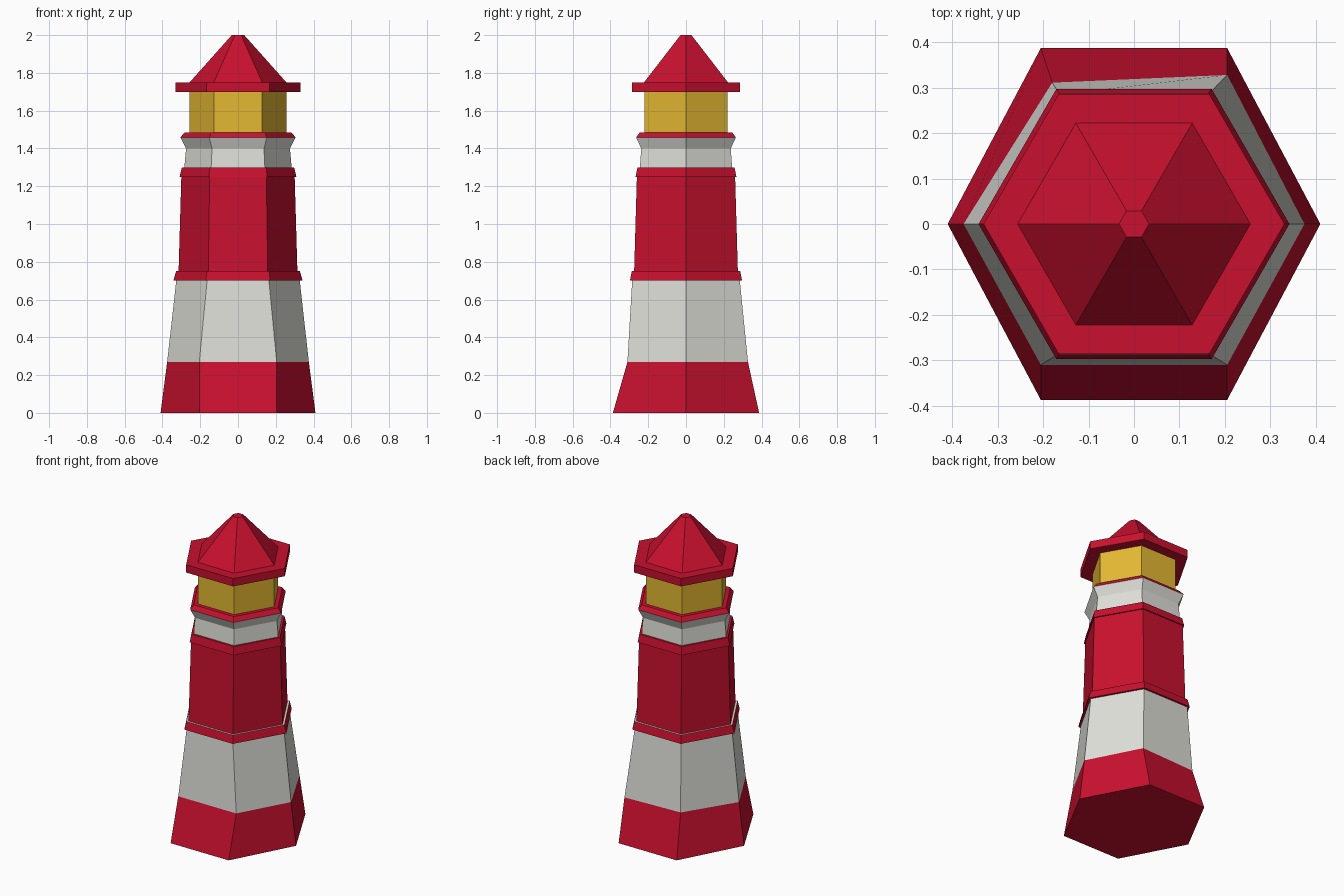
import bpy, bmesh

if "Cube" in bpy.data.objects:
    bpy.data.objects.remove(bpy.data.objects["Cube"])


def material(name, rgb):
    m = bpy.data.materials.new(name)
    m.diffuse_color = (*rgb, 1)
    m.use_nodes = True
    m.node_tree.nodes["Principled BSDF"].inputs["Base Color"].default_value = m.diffuse_color
    return m


RED = material("red paint", (0.578, 0.0052, 0.0273))
WHITE = material("off white paint", (0.74, 0.74, 0.69))
YELLOW = material("lamp yellow", (0.77, 0.479, 0.032))


def hexagon(rx, ry):
    """Six corners, two of them on the x axis."""
    h = rx / 2
    return [(rx, 0), (h, ry), (-h, ry), (-rx, 0), (-h, -ry), (h, -ry)]


def loft(name, mats, rings, rule=lambda z: 0):
    """Skin hexagonal rings (z, corners); rule picks a colour by face height."""
    bm = bmesh.new()
    loops = [[bm.verts.new((x, y, z)) for x, y in pts] for z, pts in rings]
    for a, b in zip(loops, loops[1:]):
        for i in range(6):
            j = (i + 1) % 6
            bm.faces.new((a[i], a[j], b[j], b[i]))
    bm.faces.new(loops[0][::-1])
    bm.faces.new(loops[-1])
    for f in bm.faces:
        f.material_index = rule(f.calc_center_median().z)
    bmesh.ops.recalc_face_normals(bm, faces=bm.faces)
    me = bpy.data.meshes.new(name)
    bm.to_mesh(me)
    bm.free()
    for m in mats:
        me.materials.append(m)
    ob = bpy.data.objects.new(name, me)
    bpy.context.collection.objects.link(ob)
    return ob


# Flared base and white lower tower; the shared ring is slightly irregular
waist = [(0.375, 0), (0.205, 0.328), (-0.18, 0.311),
         (-0.375, 0), (-0.205, -0.31), (0.205, -0.31)]
loft("lower_tower", [RED, WHITE],
     [(0, hexagon(0.41, 0.387)), (0.27, waist), (0.70, hexagon(0.327, 0.285))],
     lambda z: 1 if z > 0.2 else 0)

# Red upper tower
loft("upper_tower", [RED],
     [(0.70, hexagon(0.316, 0.276)), (1.25, hexagon(0.300, 0.26))])

# Projecting bands, slightly tapered
loft("lower_band", [RED, WHITE],
     [(0.70, hexagon(0.342, 0.297)), (0.75, hexagon(0.328, 0.287))],
     lambda z: 1 if z > 0.74 else 0)
loft("upper_band", [RED],
     [(1.25, hexagon(0.309, 0.267)), (1.30, hexagon(0.297, 0.257))])

# White neck flaring out to the red gallery floor
loft("gallery", [WHITE, RED],
     [(1.30, hexagon(0.284, 0.244)), (1.40, hexagon(0.275, 0.237)),
      (1.458, hexagon(0.305, 0.264)), (1.485, hexagon(0.283, 0.245))],
     lambda z: 1 if z > 1.46 else 0)

# Lamp room
loft("lamp_room", [YELLOW],
     [(1.48, hexagon(0.256, 0.221)), (1.70, hexagon(0.256, 0.221))])

# Roof slab and pointed cap
loft("roof", [RED],
     [(1.70, hexagon(0.331, 0.286)), (1.75, hexagon(0.331, 0.286)),
      (1.75, hexagon(0.256, 0.222)), (2.0, hexagon(0.033, 0.029))])
